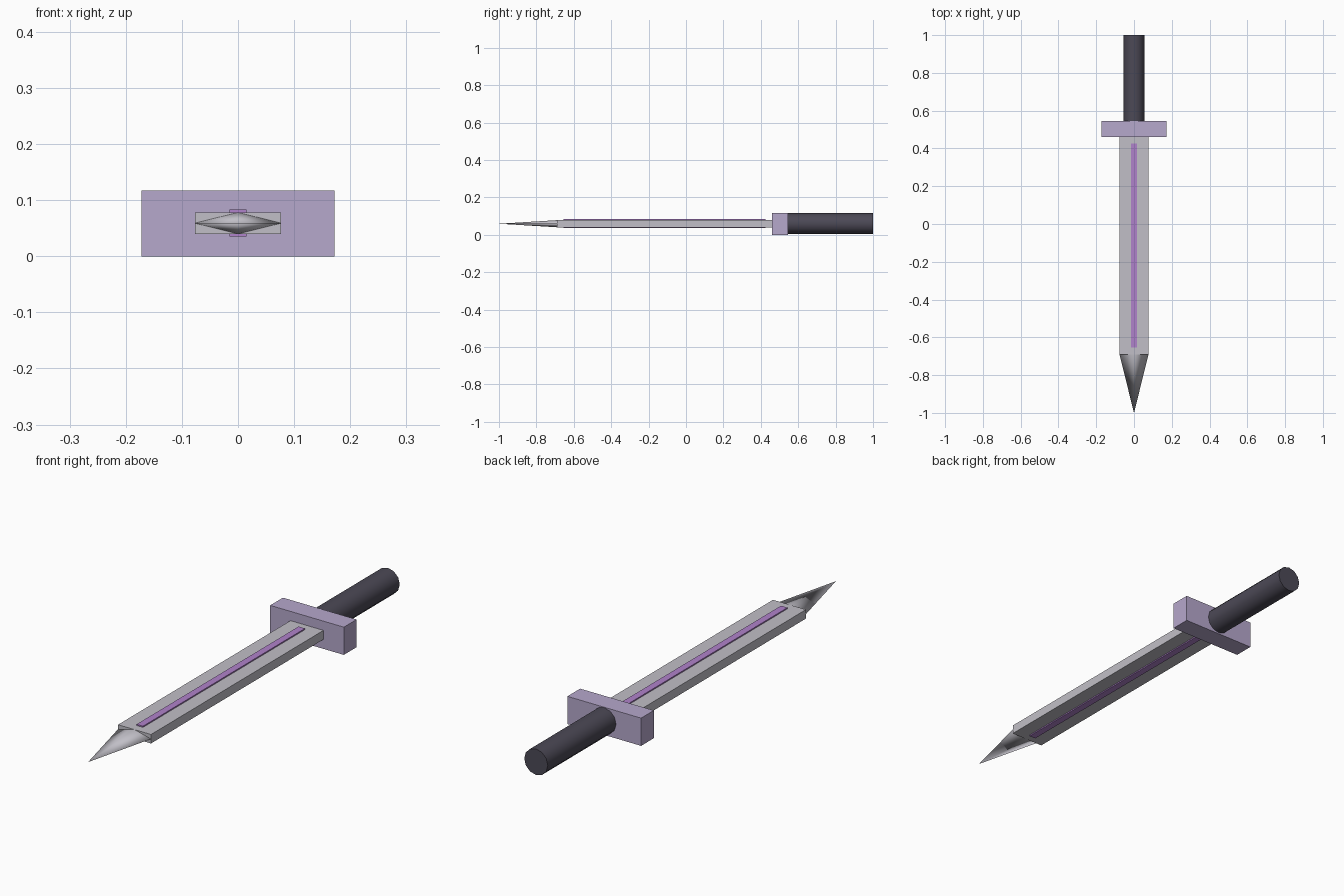
import bpy
import math

if "Cube" in bpy.data.objects:
    bpy.data.objects.remove(bpy.data.objects["Cube"])

MID = 0.059  # height of the sword's long axis


def material(name, srgb):
    m = bpy.data.materials.new(name)
    lin = [((c / 255 + 0.055) / 1.055) ** 2.4 for c in srgb]
    m.diffuse_color = (*lin, 1)
    m.use_nodes = True
    m.node_tree.nodes["Principled BSDF"].inputs["Base Color"].default_value = m.diffuse_color
    return m


steel = material("steel", (193, 191, 199))
lilac = material("lilac", (182, 168, 204))
violet = material("violet", (176, 130, 203))
charcoal = material("charcoal", (76, 73, 86))


def finish(name, mat):
    ob = bpy.context.object
    ob.name = name
    ob.data.materials.append(mat)
    bpy.ops.object.transform_apply(location=True, rotation=True, scale=True)
    return ob


def box(name, mat, half_x, y0, y1, z0, z1):
    bpy.ops.mesh.primitive_cube_add(size=1, location=(0, (y0 + y1) / 2, (z0 + z1) / 2))
    bpy.context.object.scale = (2 * half_x, y1 - y0, z1 - z0)
    return finish(name, mat)


# Blade, raised centre strip on both faces, and crossguard
box("blade", steel, 0.077, -0.69, 0.465, MID - 0.019, MID + 0.019)
box("centre_strip", violet, 0.015, -0.655, 0.425, MID - 0.024, MID + 0.024)
box("crossguard", lilac, 0.172, 0.46, 0.545, 0.0, 0.117)

# Pointed tip: four-sided cone flattened to a diamond section
bpy.ops.mesh.primitive_cone_add(vertices=4, radius1=1, radius2=0, depth=0.31,
                                location=(0, -0.845, MID), rotation=(math.pi / 2, 0, 0))
bpy.context.object.scale = (0.077, 0.019, 1)
finish("blade_tip", steel)
bpy.ops.object.shade_smooth()
# keep the flat base from bending the shading of the sides
bpy.context.object.data.polygons.foreach_set(
    "use_smooth", [len(p.vertices) == 3 for p in bpy.context.object.data.polygons])

# Handle
bpy.ops.mesh.primitive_cylinder_add(vertices=12, radius=0.055, depth=0.46,
                                    location=(0, 0.77, MID + 0.001), rotation=(math.pi / 2, 0, 0))
finish("handle", charcoal)
bpy.ops.object.shade_smooth_by_angle(angle=math.radians(40))
